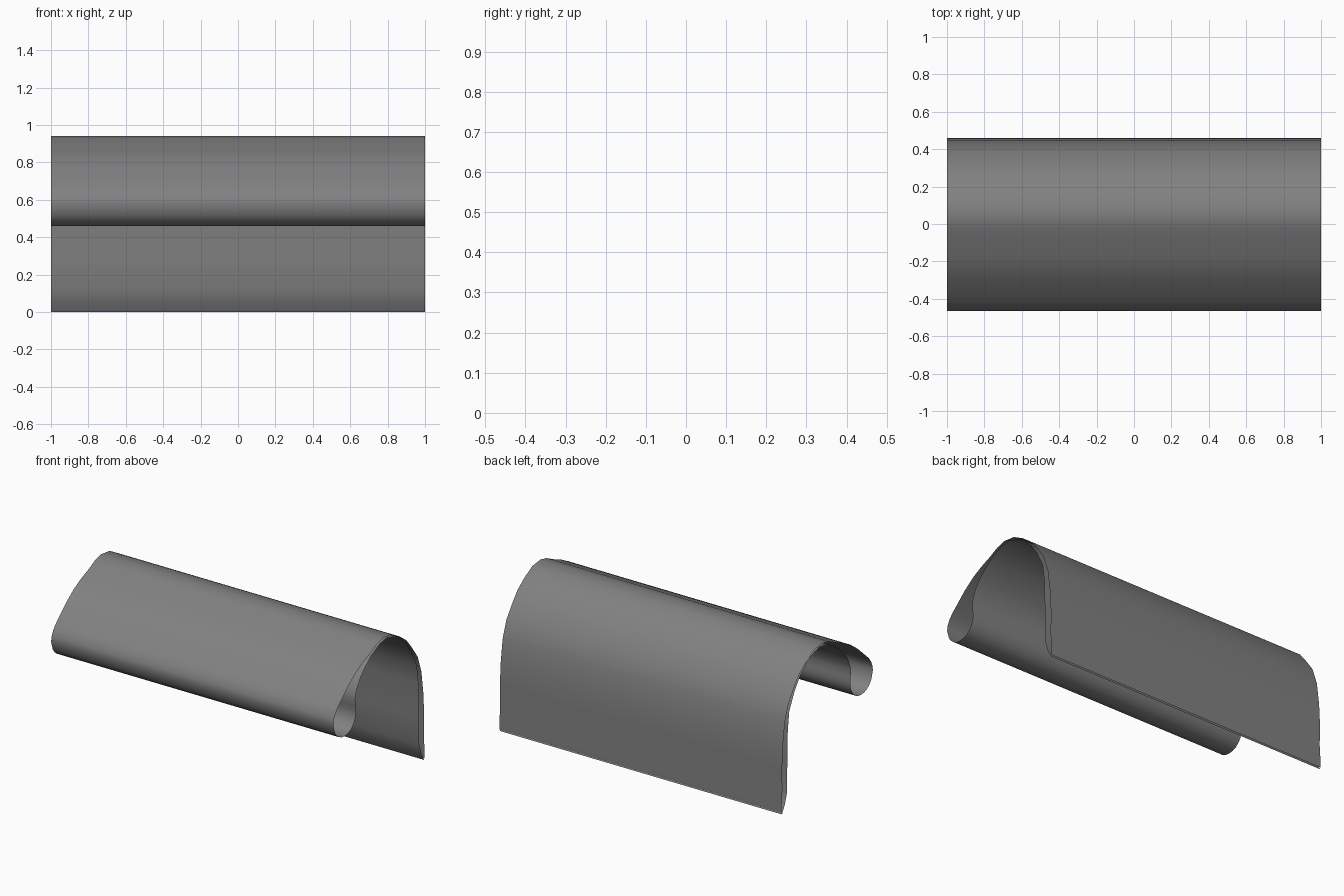
import bpy
import bmesh
from mathutils import Vector

cube = bpy.data.objects.get("Cube")
if cube:
    bpy.data.objects.remove(cube, do_unlink=True)

WIDTH = 2.0

# One flat grey for the whole sheet
grey = bpy.data.materials.new("mid_grey")
grey.use_nodes = True
colour = (0.22, 0.22, 0.22, 1)
grey.diffuse_color = colour
grey.node_tree.nodes["Principled BSDF"].inputs["Base Color"].default_value = colour

# Side outline (y, z): back hem, over the ridge, round the front roll, back down
outer_back = [(.46, .01), (.46, .06), (.453, .16), (.456, .29), (.448, .43),
              (.428, .578), (.39, .687), (.33, .77), (.28, .832), (.21, .885),
              (.128, .93), (.045, .941)]
front_slope = [(-.02, .925), (-.085, .893), (-.165, .86), (-.235, .823),
               (-.31, .768), (-.37, .713), (-.42, .668), (-.443, .638)]
front_roll = [(-.458, .607), (-.464, .575), (-.447, .518), (-.428, .493),
              (-.405, .475), (-.378, .464), (-.349, .46), (-.317, .464),
              (-.29, .475), (-.267, .493), (-.249, .518), (-.238, .545),
              (-.234, .577)]
inner_lining = [(-.238, .612), (-.242, .655), (-.235, .685), (-.224, .715),
                (-.207, .746), (-.187, .775), (-.148, .816), (-.08, .873),
                (.01, .915), (.08, .927), (.19, .892), (.275, .815),
                (.332, .735), (.383, .632), (.398, .515), (.403, .3),
                (.406, .12), (.427, .053), (.457, 0)]


def extruded_sheet(name, profile):
    """Sweep an open side outline along x into a smooth, open-ended sheet."""
    bm = bmesh.new()
    verts = [bm.verts.new((-WIDTH / 2, y, z)) for y, z in profile]
    edges = [bm.edges.new(pair) for pair in zip(verts, verts[1:])]
    swept = bmesh.ops.extrude_edge_only(bm, edges=edges)["geom"]
    moved = [v for v in swept if isinstance(v, bmesh.types.BMVert)]
    bmesh.ops.translate(bm, verts=moved, vec=Vector((WIDTH, 0, 0)))
    # Outside of the first face looks towards the back
    bm.normal_update()
    bm.faces.ensure_lookup_table()
    if bm.faces[0].normal.y < 0:
        bmesh.ops.reverse_faces(bm, faces=bm.faces[:])
    mesh = bpy.data.meshes.new(name)
    bm.to_mesh(mesh)
    bm.free()
    mesh.materials.append(grey)
    obj = bpy.data.objects.new(name, mesh)
    bpy.context.collection.objects.link(obj)
    bpy.ops.object.select_all(action="DESELECT")
    obj.select_set(True)
    bpy.context.view_layer.objects.active = obj
    bpy.ops.object.shade_smooth_by_angle(angle=0.9)
    return obj


extruded_sheet("folded_sheet", outer_back + front_slope + front_roll + inner_lining)
